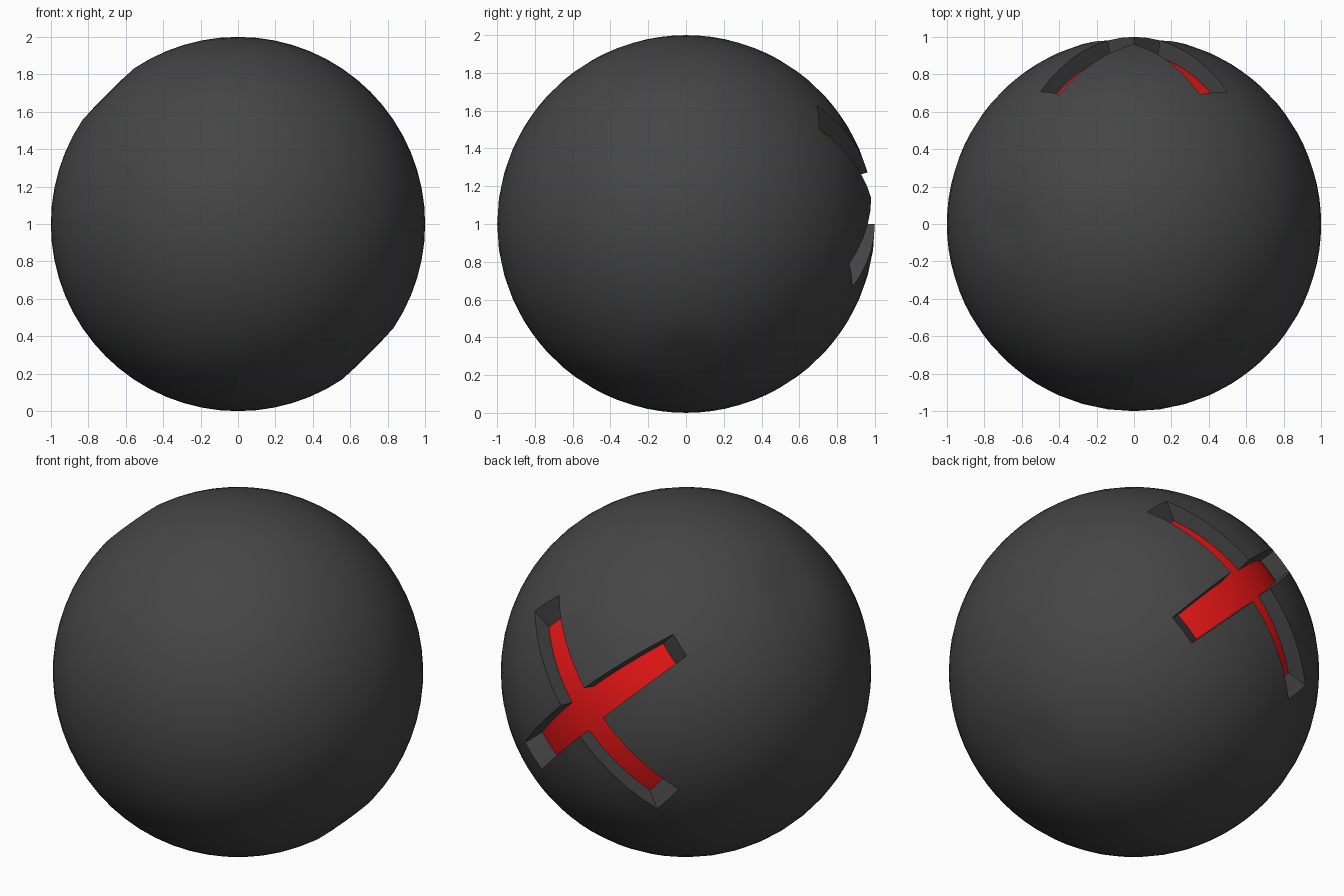
import bpy, bmesh, math
from mathutils import Vector

if "Cube" in bpy.data.objects:
    bpy.data.objects.remove(bpy.data.objects["Cube"])

SEG, ROWS = 64, 32
STEP = 2 * math.pi / SEG
WIDTH = 2                       # groove width in cells
LAT_ARMS = (-5, 8)              # groove ends along the meridian, in cells
LON_ARMS = (-6, 8)              # groove ends along the equator, in cells
FLOOR_R, END_INSET = 0.91, math.radians(4.3)


def place(lat, lon, r=1.0):
    """Sphere point; the pole axis leans 45 degrees, lon 0 is the back (+y)."""
    a = r * math.sin(lat)
    if abs(a) > 0.982:          # flattened poles
        a = math.copysign(0.985, a)
    b = r * math.cos(lat) * math.sin(lon)
    y = r * math.cos(lat) * math.cos(lon)
    k = math.sqrt(0.5)
    return Vector(((b - a) * k, y, (a + b) * k + 1))


def tuck(i, arms):
    """Angle on the groove floor: the arm ends slope inward."""
    ang = i * STEP
    lo, hi = arms
    if i > WIDTH:
        return ang - END_INSET * (i - WIDTH) / (hi - WIDTH)
    if i < 0:
        return ang + END_INSET * i / lo
    return ang


def material(name, rgb):
    m = bpy.data.materials.new(name)
    m.diffuse_color = (*rgb, 1)
    m.use_nodes = True
    m.node_tree.nodes["Principled BSDF"].inputs["Base Color"].default_value = m.diffuse_color
    return m


# Ball shell with latitude and longitude cells
bm = bmesh.new()
half = ROWS // 2
grid, index = {}, {}
for i in range(-half, half + 1):
    pole = abs(i) == half
    for j in range(-SEG // 2, SEG // 2):
        if pole and j > -SEG // 2:
            grid[i, j] = grid[i, -SEG // 2]
            continue
        grid[i, j] = bm.verts.new(place(i * STEP, j * STEP))


def in_groove(i, j):
    along_lat = 0 <= j < WIDTH and LAT_ARMS[0] <= i < LAT_ARMS[1]
    along_lon = 0 <= i < WIDTH and LON_ARMS[0] <= j < LON_ARMS[1]
    return along_lat or along_lon


# Crossed groove: lowered floor cells, plus walls along the groove border
floor_verts = {}


def floor(i, j):
    if (i, j) not in floor_verts:
        floor_verts[i, j] = bm.verts.new(
            place(tuck(i, LAT_ARMS), tuck(j, LON_ARMS), FLOOR_R))
    return floor_verts[i, j]


for i in range(-half, half):
    for j in range(-SEG // 2, SEG // 2):
        n = j + 1 if j + 1 < SEG // 2 else -SEG // 2
        corners = [(i, j), (i, n), (i + 1, n), (i + 1, j)]
        if not in_groove(i, j):
            bm.faces.new(list(dict.fromkeys(grid[c] for c in corners)))
            continue
        bm.faces.new([floor(*c) for c in corners]).material_index = 1
        beside = [(i - 1, j), (i, j + 1), (i + 1, j), (i, j - 1)]
        for k, cell in enumerate(beside):
            if not in_groove(*cell):
                p, q = corners[k], corners[(k + 1) % 4]
                bm.faces.new([grid[p], grid[q], floor(*q), floor(*p)])

bmesh.ops.recalc_face_normals(bm, faces=bm.faces)
mesh = bpy.data.meshes.new("grooved_ball")
bm.to_mesh(mesh)
bm.free()
mesh.materials.append(material("dark grey", (0.06, 0.06, 0.06)))
mesh.materials.append(material("red", (0.8, 0.008, 0.008)))

ball = bpy.data.objects.new("grooved_ball", mesh)
bpy.context.collection.objects.link(ball)
bpy.context.view_layer.objects.active = ball
ball.select_set(True)
bpy.ops.object.shade_smooth_by_angle(angle=math.radians(30))
